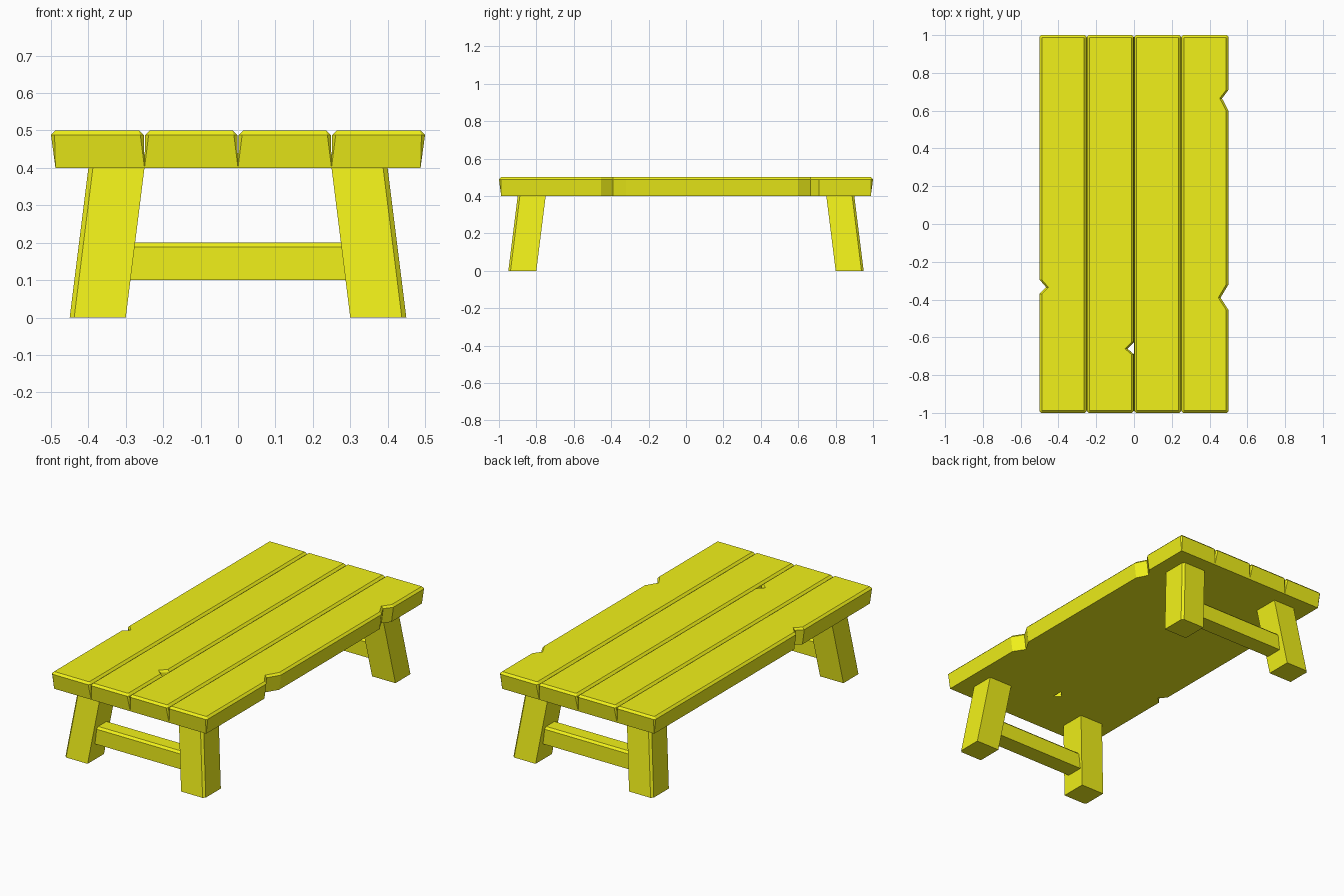
import bpy, bmesh

if "Cube" in bpy.data.objects:
    bpy.data.objects.remove(bpy.data.objects["Cube"])

yellow = bpy.data.materials.new("yellow_wood")
yellow.diffuse_color = (0.88, 0.88, 0.01, 1)
yellow.use_nodes = True
yellow.node_tree.nodes["Principled BSDF"].inputs["Base Color"].default_value = yellow.diffuse_color
C = 0.012  # chamfer size


def loft(name, rings):
    """Join equal-length rings of points into a closed solid."""
    bm = bmesh.new()
    loops = [[bm.verts.new(p) for p in ring] for ring in rings]
    n = len(loops[0])
    for a, b in zip(loops, loops[1:]):
        for i in range(n):
            j = (i + 1) % n
            bm.faces.new((a[i], a[j], b[j], b[i]))
    bm.faces.new(loops[0][::-1])
    bm.faces.new(loops[-1])
    bmesh.ops.remove_doubles(bm, verts=bm.verts, dist=1e-5)
    bmesh.ops.recalc_face_normals(bm, faces=bm.faces)
    mesh = bpy.data.meshes.new(name)
    bm.to_mesh(mesh)
    bm.free()
    mesh.materials.append(yellow)
    obj = bpy.data.objects.new(name, mesh)
    bpy.context.collection.objects.link(obj)
    return obj


def plank(name, x0, x1, left=(), right=()):
    """Board with tapered corner cuts; notches are (y_low, y_tip, y_high, depth)."""
    def ring(z, xa, xb, y, cut):
        pts = [(xa + cut, -y), (xb - cut, -y), (xb, -y + cut)]
        for lo, tip, hi, d in right:
            pts += [(xb, lo), (xb - d, tip), (xb, hi)]
        pts += [(xb, y - cut), (xb - cut, y), (xa + cut, y), (xa, y - cut)]
        for lo, tip, hi, d in left:
            pts += [(xa, hi), (xa + d, tip), (xa, lo)]
        pts.append((xa, -y + cut))
        return [(px, py, z) for px, py in pts]

    gap = 0.0015
    outer_l, outer_r = x0 < -0.49, x1 > 0.49
    a = x0 + (0 if outer_l else gap)
    b = x1 - (0 if outer_r else gap)
    bottom = ring(0.4, x0 + (C if outer_l else 0), x1 - (C if outer_r else 0), 1 - C, 0)
    middle = ring(0.488, a, b, 1, C * 0.8)
    top = ring(0.5, a + C, b - C, 1 - C, C * 0.2)
    return loft(name, [bottom, middle, top])


# Table top: four boards with chipped edges
plank("top_plank_1", -0.5, -0.25, left=[(-0.37, -0.335, -0.295, 0.035)])
plank("top_plank_2", -0.25, 0.0, right=[(-0.69, -0.66, -0.625, 0.035)])
plank("top_plank_3", 0.0, 0.25)
plank("top_plank_4", 0.25, 0.5,
      right=[(-0.455, -0.39, -0.32, 0.042), (0.60, 0.665, 0.71, 0.034)])


# Splayed legs with a chamfered outer corner
def leg(name, sx, sy):
    def ring(z, x, y):
        k = 0.15
        pts = [(x - C, y), (x - k, y), (x - k, y - k), (x, y - k), (x, y - C)]
        return [(sx * px, sy * py, z) for px, py in pts]
    return loft(name, [ring(0, 0.45, 0.95), ring(0.4, 0.40, 0.90)])


# Crossbars between each pair of legs, chamfered on top
def crossbar(name, sy):
    profile = [(0.80, 0.1), (0.90, 0.1), (0.90, 0.188), (0.888, 0.2),
               (0.812, 0.2), (0.80, 0.188)]
    return loft(name, [[(x, sy * y, z) for y, z in profile] for x in (-0.32, 0.32)])


for sy, end in ((-1, "front"), (1, "back")):
    for sx, side in ((-1, "left"), (1, "right")):
        leg(f"{end}_{side}_leg", sx, sy)
    crossbar(f"{end}_crossbar", sy)
